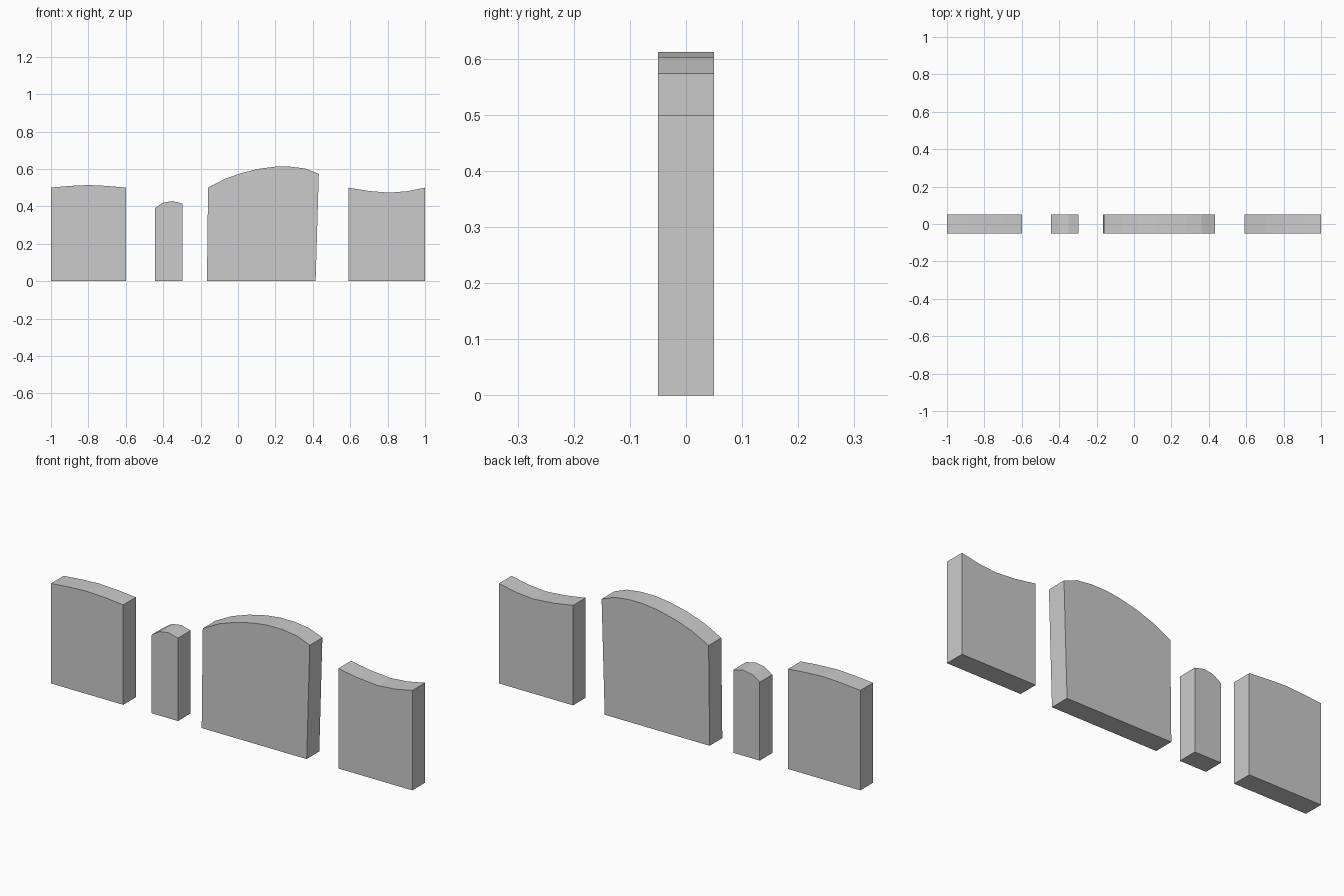
import bpy, bmesh

if "Cube" in bpy.data.objects:
    bpy.data.objects.remove(bpy.data.objects["Cube"])

DEPTH = 0.1

def panel(name, x0, x1, top):
    """Extrude a flat-bottomed outline (x, z) with a curved top edge along y."""
    outline = [(x0, 0), (x1, 0)] + top[::-1]
    bm = bmesh.new()
    face = bm.faces.new([bm.verts.new((x, -DEPTH / 2, z)) for x, z in outline])
    res = bmesh.ops.extrude_face_region(bm, geom=[face])
    moved = [g for g in res["geom"] if isinstance(g, bmesh.types.BMVert)]
    bmesh.ops.translate(bm, verts=moved, vec=(0, DEPTH, 0))
    bmesh.ops.recalc_face_normals(bm, faces=bm.faces)
    mesh = bpy.data.meshes.new(name)
    bm.to_mesh(mesh)
    bm.free()
    obj = bpy.data.objects.new(name, mesh)
    bpy.context.collection.objects.link(obj)
    return obj

# Left slab with a slightly domed top
panel("left_slab", -1.0, -0.6,
      [(-1.0, 0.5), (-0.9, 0.509), (-0.8, 0.514), (-0.7, 0.509), (-0.6, 0.5)])

# Narrow post with a rounded top
panel("narrow_post", -0.443, -0.297,
      [(-0.443, 0.392), (-0.4, 0.42), (-0.35, 0.428), (-0.297, 0.415)])

# Large central slab with slanted sides and an arched top
panel("arched_slab", -0.166, 0.415,
      [(-0.16, 0.5), (-0.07, 0.547), (0.025, 0.58), (0.12, 0.602),
       (0.2, 0.612), (0.28, 0.612), (0.36, 0.602), (0.432, 0.574)])

# Right slab with a dipped top
panel("right_slab", 0.59, 1.0,
      [(0.59, 0.5), (0.7, 0.482), (0.81, 0.473), (0.905, 0.481), (1.0, 0.5)])
